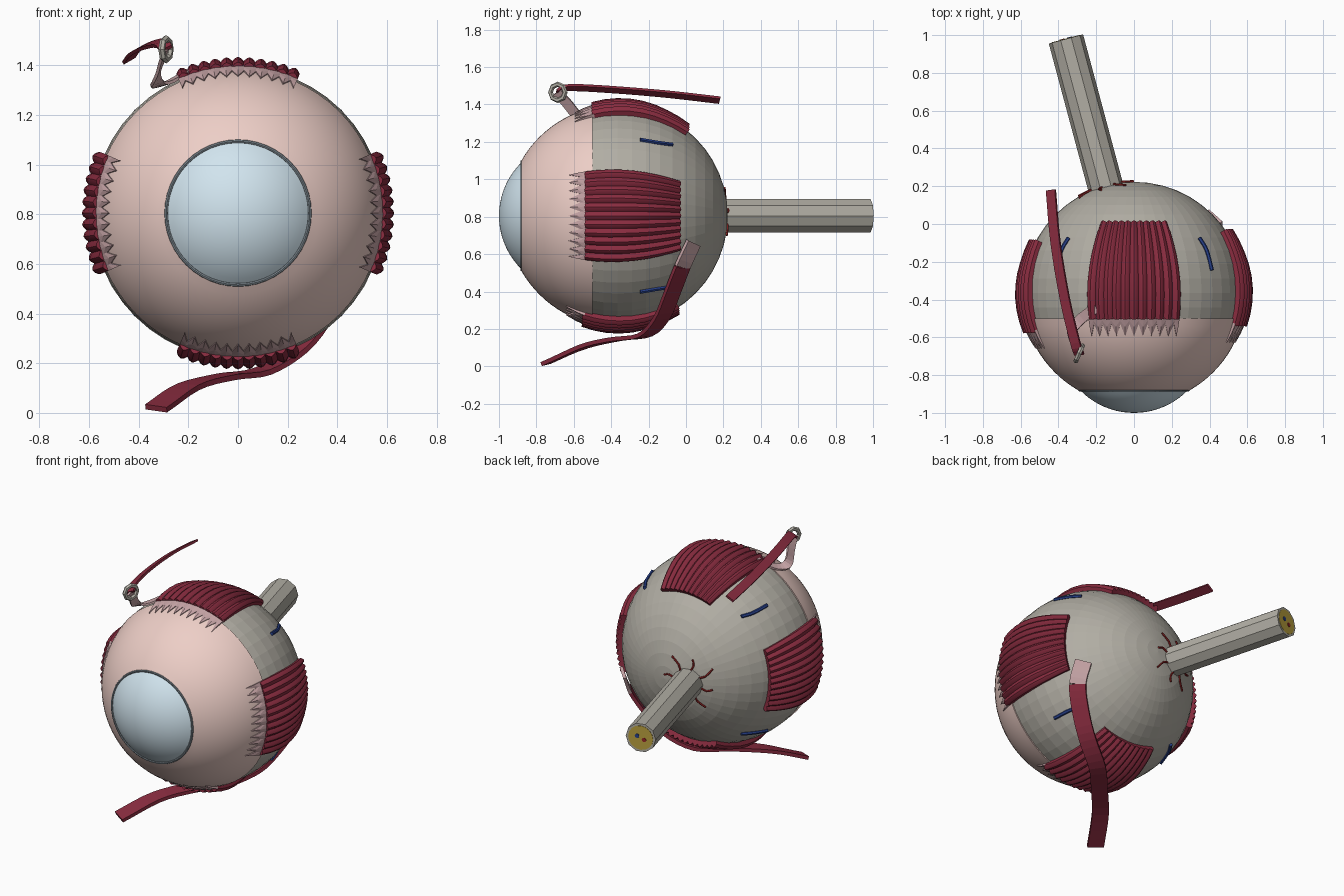
import bpy, bmesh
from math import sin, cos, pi, radians as rad, sqrt, asin
from mathutils import Vector, Matrix

if "Cube" in bpy.data.objects:
    bpy.data.objects.remove(bpy.data.objects["Cube"])

C = Vector((0, -0.365, 0.805))   # eye centre
R = 0.588


def mat(name, *rgb):
    m = bpy.data.materials.new(name)
    m.diffuse_color = (*rgb, 1)
    m.use_nodes = True
    m.node_tree.nodes["Principled BSDF"].inputs["Base Color"].default_value = m.diffuse_color
    return m


RED = mat("muscle_red", 0.25, 0.025, 0.05)
TENDON = mat("tendon_pink", 0.55, 0.36, 0.37)
PINK = mat("membrane_pink", 0.85, 0.62, 0.57)
BLUE = mat("cornea_blue", 0.64, 0.78, 0.86)
SCLERA = mat("sclera_grey", 0.44, 0.42, 0.37)
RIM = mat("rim_grey", 0.2, 0.24, 0.27)
VEIN = mat("vein_blue", 0.02, 0.05, 0.25)
ARTERY = mat("artery_red", 0.3, 0.02, 0.02)
YELLOW = mat("nerve_yellow", 0.5, 0.36, 0.05)


def finish(name, bm, m, smooth=None):
    bmesh.ops.recalc_face_normals(bm, faces=bm.faces)
    me = bpy.data.meshes.new(name)
    bm.to_mesh(me)
    bm.free()
    me.materials.append(m)
    ob = bpy.data.objects.new(name, me)
    bpy.context.collection.objects.link(ob)
    if smooth:
        bpy.ops.object.select_all(action='DESELECT')
        bpy.context.view_layer.objects.active = ob
        ob.select_set(True)
        bpy.ops.object.shade_smooth_by_angle(angle=rad(smooth))
    return ob


def rings_mesh(name, rings, m, smooth=None, caps=False, closed=False):
    """Bridge a list of equal closed rings of points."""
    bm = bmesh.new()
    vs = [[bm.verts.new(p) for p in r] for r in rings]
    n = len(vs[0])
    pairs = list(zip(vs, vs[1:])) + ([(vs[-1], vs[0])] if closed else [])
    for a, b in pairs:
        for i in range(n):
            j = (i + 1) % n
            bm.faces.new((a[i], a[j], b[j], b[i]))
    if caps:
        bm.faces.new(vs[0])
        bm.faces.new(vs[-1])
    bmesh.ops.remove_doubles(bm, verts=bm.verts, dist=1e-5)
    return finish(name, bm, m, smooth)


def lathe(name, prof, m, seg=48, smooth=None, closed=False):
    """Turn (radius, y) points around the eye's y axis."""
    return rings_mesh(name, [[(r * cos(2 * pi * i / seg), y, C.z + r * sin(2 * pi * i / seg))
                              for i in range(seg)] for r, y in prof], m, smooth, closed=closed)


def on_eye(lat, lon, r):
    return C + r * Vector((cos(lat) * cos(lon), sin(lat), cos(lat) * sin(lon)))


def smooth_path(pts, steps=4):
    """Catmull-Rom through the points."""
    p = [Vector(q) for q in pts]
    p = [2 * p[0] - p[1]] + p + [2 * p[-1] - p[-2]]
    out = []
    for a, b, c, d in zip(p, p[1:], p[2:], p[3:]):
        for k in range(steps):
            t = k / steps
            out.append(0.5 * (2 * b + (c - a) * t + (2 * a - 5 * b + 4 * c - d) * t * t
                              + (3 * b - a - 3 * c + d) * t ** 3))
    return out + [p[-2]]


def strip(name, path, width, thick, m):
    """Flat band that faces away from the eye."""
    rings = []
    for i, p in enumerate(path):
        t = (path[min(i + 1, len(path) - 1)] - path[max(i - 1, 0)]).normalized()
        w = t.cross(p - C).normalized()
        n = w.cross(t)
        rings.append([p + w * a * width / 2 + n * b * thick / 2
                      for a, b in ((-1, -1), (1, -1), (1, 1), (-1, 1))])
    return rings_mesh(name, rings, m, caps=True)


def tube(name, path, rad_, m, n=6):
    rings = []
    for i, p in enumerate(path):
        t = path[min(i + 1, len(path) - 1)] - path[max(i - 1, 0)]
        q = t.to_track_quat('Z', 'Y')
        rings.append([p + q @ Vector((rad_ * cos(2 * pi * k / n), rad_ * sin(2 * pi * k / n), 0))
                      for k in range(n)])
    return rings_mesh(name, rings, m, caps=True)


def patch(name, nu, nv, lon0, lat, half, outer, inner, m, smooth=None):
    """Thick curved patch on the eye; lat, half and outer are functions."""
    rings = []
    for i in range(nu + 1):
        u = i / nu
        pts = []
        for j in range(nv + 1):
            v = j / nv
            pts.append((lat(i, v), lon0 + half(v) * (2 * u - 1), outer(u, v)))
        rings.append([on_eye(*p) for p in pts] + [on_eye(a, b, inner) for a, b, _ in reversed(pts)])
    return rings_mesh(name, rings, m, smooth, caps=True)


# Eyeball, front membrane, cornea and its rim
lathe("eyeball", [(R * cos(a), C.y + R * sin(a)) for a in
                  [-pi / 2 + pi * k / 24 for k in range(25)]], SCLERA)
a0, a1, rp = asin(-0.135 / 0.594), -rad(60.5), 0.594
lathe("front_membrane", [(R * 0.98 * cos(a0), -0.5)] +
      [(rp * cos(a0 + (a1 - a0) * k / 12), C.y + rp * sin(a0 + (a1 - a0) * k / 12))
       for k in range(13)], PINK, 64, 35)
rc = 0.399
lathe("cornea", [(rc * sin(t), -1 + rc * (1 - cos(t))) for t in
                 [asin(0.287 / rc) * k / 10 for k in range(11)]], BLUE, 64, 40)
lathe("cornea_rim", [(0.289 + 0.008 * cos(2 * pi * k / 8), -0.878 + 0.008 * sin(2 * pi * k / 8))
                     for k in range(8)], RIM, 48, 40, True)

# Four straight muscles with ridges and toothed tendons
for nm, lon, f, b in (("right", 0, -16.5, 33), ("top", 90, -13, 38),
                      ("left", 180, -20, 27), ("bottom", 270, -18, 32)):
    patch(nm + "_muscle", 44, 8, rad(lon), lambda i, v: rad(f + (b - f) * v),
          lambda v: rad(24 - 2.5 * v * v),
          lambda u, v: 0.608 + 0.016 * abs(sin(11 * pi * u)) + 0.006 * sin(pi * min(1, v * 1.3)),
          0.58, RED, 30)
    patch(nm + "_tendon", 20, 2, rad(lon),
          lambda i, v: rad(f + 1 - v * (4 if i % 2 else 10.5)),
          lambda v: rad(24), lambda u, v: 0.61 - 0.011 * v, 0.585, TENDON)

# Upper slanted muscle with its pulley ring
strip("upper_oblique_muscle", smooth_path([(-0.29, -0.69, 1.465), (-0.31, -0.63, 1.49),
      (-0.365, -0.4, 1.48), (-0.415, -0.1, 1.455), (-0.44, 0.18, 1.423)]), 0.055, 0.014, RED)
strip("upper_oblique_tendon", smooth_path([(-0.29, -0.69, 1.465), (-0.31, -0.635, 1.405),
      (-0.33, -0.575, 1.335), (-0.295, -0.515, 1.325), (-0.2, -0.44, 1.375)]), 0.055, 0.012, TENDON)
bm = bmesh.new()
ax = Vector((0.92, -0.4, 0)).to_track_quat('Z', 'Y')
ctr = Vector((-0.29, -0.685, 1.465))
ring = [[ctr + ax @ Vector(((0.043 + 0.014 * cos(pi * k / 3)) * cos(pi * i / 4),
                            (0.043 + 0.014 * cos(pi * k / 3)) * sin(pi * i / 4),
                            0.014 * sin(pi * k / 3))) for k in range(6)] for i in range(8)]
bm.free()
rings_mesh("pulley_ring", ring, SCLERA, closed=True)

# Lower slanted muscle wrapping under the eye
low = smooth_path([(0.425, 0.04, 0.66), (0.42, -0.02, 0.53), (0.35, -0.075, 0.39),
                   (0.25, -0.13, 0.26), (0.1, -0.22, 0.168), (-0.05, -0.38, 0.145),
                   (-0.2, -0.55, 0.105), (-0.33, -0.75, 0.018)])
strip("lower_oblique_tendon", low[:5], 0.1, 0.02, TENDON)
strip("lower_oblique_muscle", low[4:], 0.1, 0.022, RED)

# Optic nerve, cut end and the vessels inside it
axis = Vector((-sin(rad(15)), cos(rad(15)), 0))
end = 1.392


def rod(name, d0, d1, r, m, off=(0, 0), n=10):
    o = Vector((cos(rad(15)), sin(rad(15)), 0)) * off[0] + Vector((0, 0, off[1]))
    return tube(name, [C + axis * d0 + o, C + axis * d1 + o], r, m, n)


rod("optic_nerve", 0.55, end, 0.094, SCLERA)
rod("nerve_core", end - 0.02, end + 0.002, 0.078, YELLOW, n=16)
rod("nerve_vein", end - 0.02, end + 0.005, 0.014, VEIN, (0.022, 0.01), 8)
rod("nerve_artery", end - 0.02, end + 0.005, 0.014, ARTERY, (-0.022, -0.01), 8)

# Small arteries fanning out around the nerve
side = Vector((cos(rad(15)), sin(rad(15)), 0))
for k in range(8):
    t = 2 * pi * k / 8 + 0.2
    pts = []
    for s, bend in ((8, 0), (12, 0.1), (15 + 3 * (k % 2), -0.03)):
        d = side * cos(t + bend) + Vector((0, 0, sin(t + bend)))
        pts.append(C + (axis * cos(rad(s)) + d * sin(rad(s))) * (R + 0.004))
    tube("small_artery_%d" % k, smooth_path(pts, 2), 0.006, ARTERY)

# Four blue veins between the muscles
for sx in (1, -1):
    for sz in (1, -1):
        pts = [C + Vector((sx * x, y - C.y, sz * z)).normalized() * (R + 0.004)
               for x, y, z in ((0.35, -0.07, 0.385), (0.385, -0.14, 0.39), (0.41, -0.245, 0.405))]
        tube("vein_%s_%s" % ("right" if sx > 0 else "left", "top" if sz > 0 else "bottom"),
             smooth_path(pts), 0.011, VEIN)
